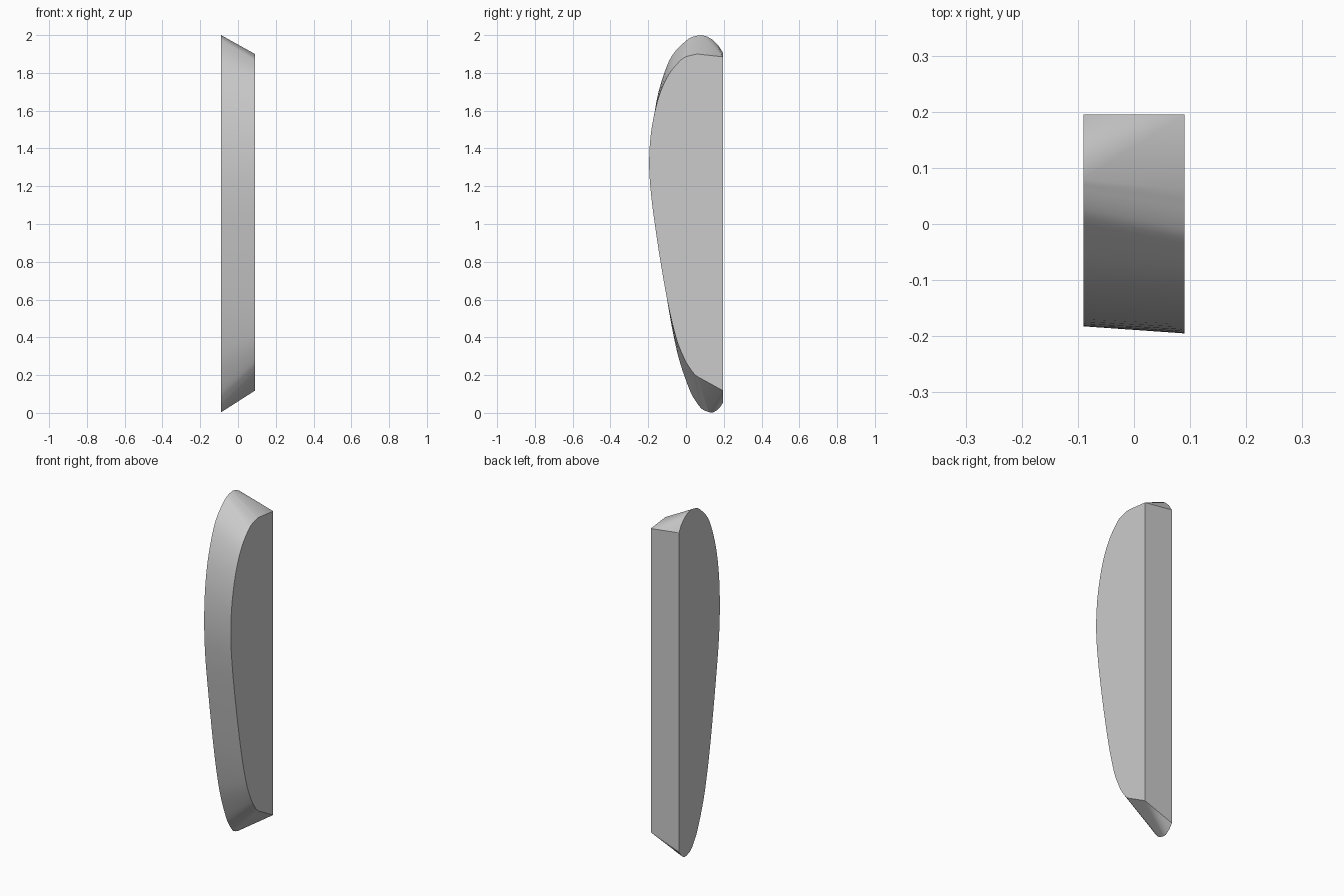
import bpy
import bmesh
from math import radians
from mathutils import Vector

cube = bpy.data.objects.get("Cube")
if cube:
    bpy.data.objects.remove(cube, do_unlink=True)

# One plain grey for the whole body
grey = bpy.data.materials.new("plain grey")
grey.use_nodes = True
colour = (0.6, 0.6, 0.6, 1)
grey.diffuse_color = colour
grey.node_tree.nodes["Principled BSDF"].inputs["Base Color"].default_value = colour

HALF = 0.09
STEPS = 4

# Curved front outlines (y, z) from bottom to top, matched point for point
LARGE = [(.125, .003), (.085, .02), (.05, .065), (.02, .12), (-.03, .26), (-.064, .4),
         (-.095, .57), (-.125, .77), (-.15, .95), (-.172, 1.13), (-.182, 1.3),
         (-.178, 1.48), (-.158, 1.64), (-.125, 1.77), (-.075, 1.89), (0, 1.97),
         (.04, 1.992), (.08, 2)]
SMALL = [(.065, .19), (.045, .205), (.02, .238), (-.005, .28), (-.04, .36), (-.065, .445),
         (-.095, .575), (-.13, .77), (-.158, .95), (-.182, 1.13), (-.195, 1.3),
         (-.188, 1.46), (-.166, 1.59), (-.135, 1.7), (-.09, 1.793), (-.035, 1.86),
         (0, 1.885), (.06, 1.9)]
# Rounded ends of the large outline, which fan into the corners of the small one
TOP_ROUND = [(.11, 1.993), (.14, 1.977), (.17, 1.947), (.195, 1.908)]
BOTTOM_ROUND = [(.145, .003), (.165, .015), (.18, .03), (.195, .052)]
TOP_CORNER, BOTTOM_CORNER = (.195, 1.885), (.195, .118)


def smooth_path(points):
    """Resample an open outline with a Catmull-Rom spline."""
    p = [Vector(q) for q in points]
    p = [2 * p[0] - p[1]] + p + [2 * p[-1] - p[-2]]
    path = []
    for a, b, c, d in zip(p, p[1:], p[2:], p[3:]):
        for i in range(STEPS):
            t = i / STEPS
            path.append((2 * b + (c - a) * t + (2 * a - 5 * b + 4 * c - d) * t * t
                         + (3 * b - a - 3 * c + d) * t ** 3) / 2)
    return path + [p[-2]]


bm = bmesh.new()


def ring(x, points):
    return [bm.verts.new((x, y, z)) for y, z in points]


big = ring(-HALF, smooth_path(LARGE))
small = ring(HALF, smooth_path(SMALL))
big_top, big_bottom = ring(-HALF, TOP_ROUND), ring(-HALF, BOTTOM_ROUND)
top, bottom = ring(HALF, [TOP_CORNER, BOTTOM_CORNER])

# Curved front wall
for i in range(len(big) - 1):
    bm.faces.new((big[i], big[i + 1], small[i + 1], small[i]))

# Sloped ends: a strip beside the small outline, then a fan to its corner
for start, end, arc, corner in ((big[-1], small[-1], big_top, top),
                                (big[0], small[0], big_bottom, bottom)):
    bm.faces.new((start, corner, end))
    edge = [start] + arc
    for a, b in zip(edge, edge[1:]):
        bm.faces.new((a, b, corner))

# Flat sides and back
bm.faces.new(big + big_top + big_bottom[::-1])
bm.faces.new(small + [top, bottom])
bm.faces.new((big_bottom[-1], big_top[-1], top, bottom))
bmesh.ops.recalc_face_normals(bm, faces=bm.faces)

mesh = bpy.data.meshes.new("tapered_panel")
bm.to_mesh(mesh)
bm.free()
mesh.materials.append(grey)
panel = bpy.data.objects.new("tapered_panel", mesh)
bpy.context.collection.objects.link(panel)
bpy.context.view_layer.objects.active = panel
panel.select_set(True)
bpy.ops.object.shade_smooth_by_angle(angle=radians(30))
